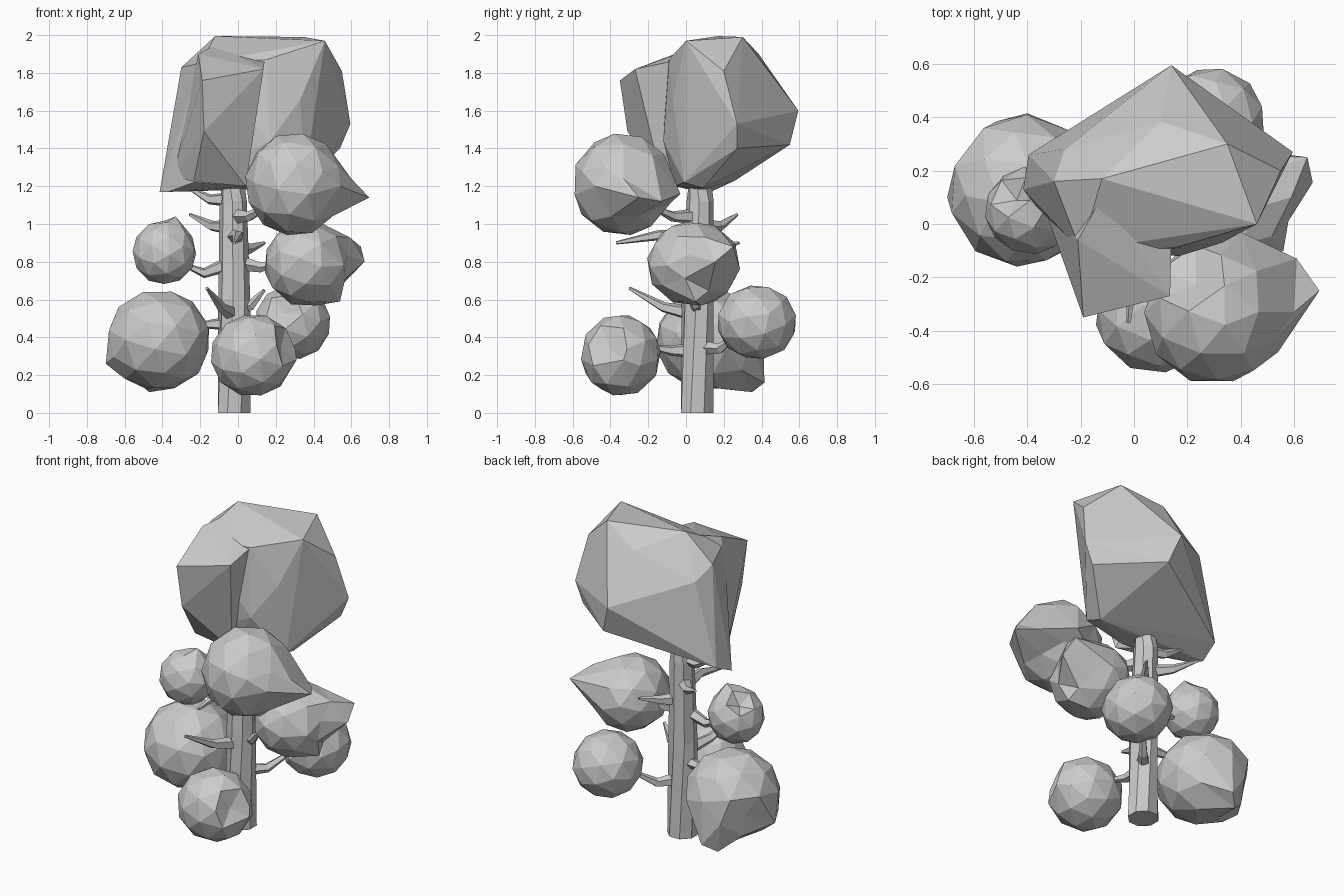
import bpy, bmesh, math
from mathutils import Vector, Euler

if "Cube" in bpy.data.objects:
    bpy.data.objects.remove(bpy.data.objects["Cube"])


def finish(name, bm):
    bmesh.ops.recalc_face_normals(bm, faces=bm.faces)
    me = bpy.data.meshes.new(name)
    bm.to_mesh(me)
    bm.free()
    ob = bpy.data.objects.new(name, me)
    bpy.context.collection.objects.link(ob)
    return ob


def hull(name, pts):
    """Faceted solid wrapped around a few corner points."""
    bm = bmesh.new()
    for p in pts:
        bm.verts.new(p)
    res = bmesh.ops.convex_hull(bm, input=bm.verts)
    junk = {g for g in res["geom_interior"] + res["geom_unused"]
            if isinstance(g, bmesh.types.BMVert)}
    bmesh.ops.delete(bm, geom=list(junk), context='VERTS')
    return finish(name, bm)


def tube(name, pts, radii, sides):
    """Tapered faceted tube along a path."""
    bm = bmesh.new()
    pts = [Vector(p) for p in pts]
    rings = []
    for i, p in enumerate(pts):
        d = pts[min(i + 1, len(pts) - 1)] - pts[max(i - 1, 0)]
        q = d.to_track_quat('Z', 'Y')
        ring = []
        for k in range(sides):
            a = 2 * math.pi * (k + 0.5) / sides
            ring.append(bm.verts.new(p + q @ Vector((math.cos(a), math.sin(a), 0)) * radii[i]))
        rings.append(ring)
    for r0, r1 in zip(rings, rings[1:]):
        for k in range(sides):
            j = (k + 1) % sides
            bm.faces.new((r0[k], r0[j], r1[j], r1[k]))
    bm.faces.new(rings[0])
    bm.faces.new(rings[-1])
    return finish(name, bm)


def blob(name, center, size, rot, pulls=(), dent=None):
    """Faceted leaf clump: icosphere, some points pulled out, one pushed in."""
    bm = bmesh.new()
    bmesh.ops.create_icosphere(bm, subdivisions=2, radius=1)
    e = Euler(rot).to_matrix()
    c = Vector(center)
    for v in bm.verts:
        v.co = c + (e @ v.co) * Vector(size)
    free = list(bm.verts)

    def take(d):
        v = max(free, key=lambda w: (w.co - c).normalized().dot(d))
        free.remove(v)
        return v
    for p in pulls:
        take((Vector(p) - c).normalized()).co = p
    if dent:
        v = take(Vector(dent[0]).normalized())
        v.co = c + (v.co - c) * dent[1]
    return finish(name, bm)


# Trunk
tube("trunk", [(-.02, .06, 0), (-.02, .06, .6), (-.025, .075, 1.12), (-.025, .075, 1.24), (-.025, .075, 1.32)],
     [.093, .085, .072, .06, .03], 8)

# Branches: start height, then path points
branches = [
    (.47, (-.13, .08, .47), (-.25, .1, .46)),
    (.33, (-.01, -.08, .33), (.03, -.2, .35)),
    (.35, (.08, .18, .34), (.2, .32, .45)),
    (.52, (-.09, -.12, .56), (-.165, -.3, .66)),
    (.55, (.07, .05, .57), (.14, .02, .65)),
    (.80, (-.18, .05, .74), (-.3, .05, .79)),
    (.80, (.12, .05, .77), (.24, .04, .8)),
    (.86, (.06, .17, .87), (.14, .28, .9)),
    (.93, (0, -.15, .94), (-.02, -.37, .9)),
    (.98, (-.14, .18, .99), (-.255, .27, 1.05)),
    (1.04, (.06, -.07, 1.04), (.17, -.2, 1.1)),
    (1.13, (-.15, .1, 1.13), (-.26, .13, 1.19)),
]
for i, (z, mid, end) in enumerate(branches):
    tube(f"branch_{i + 1}", [(-.02, .06, z), mid, end], [.045, .028, .009], 5)

# Leaf clumps
blob("front_right_clump", (.3, -.335, 1.21), (.265, .27, .275), (.2, .1, .3),
     [(.695, -.25, 1.14), (.61, -.13, 1.12), (.4, -.03, 1.16), (.54, -.48, 1.2),
      (.6, -.33, 1.24)], ((-.6, .8, .5), .65))
blob("right_clump", (.36, .04, .79), (.225, .25, .23), (.5, .2, .1),
     [(.65, .25, .88), (.67, .155, .8), (.59, .1, .93), (.56, -.1, .78), (.54, .05, .59)])
blob("small_left_clump", (-.39, .05, .85), (.17, .165, .172), (.1, .5, .2),
     [(-.33, .06, 1.04)], ((-.7, .3, .7), .6))
blob("lower_left_clump", (-.42, .125, .385), (.28, .29, .27), (.3, .1, .6),
     [(-.47, .35, .11), (-.4, .415, .16), (-.7, .1, .26)], ((-.6, .8, -.1), .85))
blob("lower_front_clump", (.08, -.345, .305), (.228, .215, .22), (.1, .3, .2),
     [(.31, -.33, .28)], ((.8, -.5, .2), .72))
blob("lower_back_clump", (.29, .375, .48), (.205, .215, .2), (.4, .2, .5), (),
     ((-.4, -.8, .4), .7))

# Crown: main body and overhanging front lobe, merged
crown = hull("crown", [
    (-.12, .17, 1.995), (.35, .3, 1.99), (.46, 0, 1.97), (.15, -.09, 1.87),
    (.55, .2, 1.81), (.595, .27, 1.53), (.54, .27, 1.4), (.14, .595, 1.6),
    (.2, .55, 1.42), (-.26, .28, 1.75), (-.3, .16, 1.83), (-.415, .13, 1.17),
    (-.395, .26, 1.23), (-.37, .07, 1.17), (.33, .09, 1.19), (.35, -.01, 1.22),
    (-.235, -.06, 1.22), (.04, -.06, 1.2), (.33, -.07, 1.66), (.17, -.12, 1.44),
    (.1, .385, 1.9), (-.2, -.1, 1.85)])
lobe = hull("crown_lobe_cutter", [
    (-.19, -.35, 1.76), (-.18, -.31, 1.49), (.135, -.27, 1.82), (.14, -.08, 1.86),
    (-.235, -.1, 1.225), (.04, -.12, 1.2), (-.21, -.06, 1.9), (-.12, .1, 1.95),
    (-.35, .1, 1.25), (0, .1, 1.5)])
m = crown.modifiers.new("union", 'BOOLEAN')
m.operation = 'UNION'
m.solver = 'EXACT'
m.object = lobe
lobe.hide_render = True
lobe.hide_viewport = True
